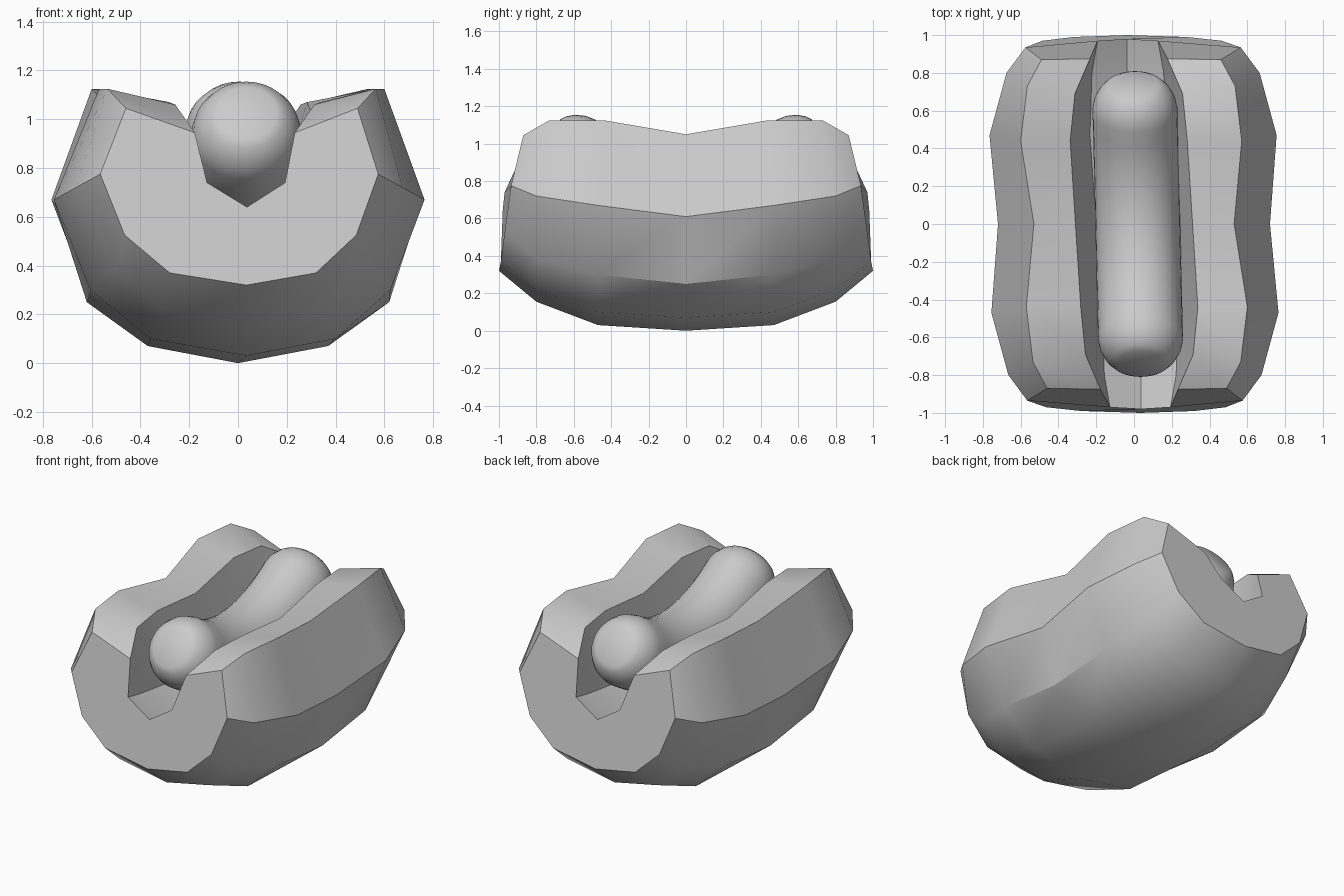
import bpy, bmesh, math
from mathutils import Vector, Matrix

if "Cube" in bpy.data.objects:
    bpy.data.objects.remove(bpy.data.objects["Cube"])


def finish(bm, name, angle):
    bmesh.ops.recalc_face_normals(bm, faces=bm.faces)
    mesh = bpy.data.meshes.new(name)
    bm.to_mesh(mesh)
    bm.free()
    ob = bpy.data.objects.new(name, mesh)
    bpy.context.collection.objects.link(ob)
    bpy.ops.object.select_all(action='DESELECT')
    ob.select_set(True)
    bpy.context.view_layer.objects.active = ob
    bpy.ops.object.shade_smooth_by_angle(angle=math.radians(angle))
    return ob


def loft(rings, name, angle):
    bm = bmesh.new()
    loops = [[bm.verts.new(p) for p in r] for r in rings]
    n = len(loops[0])
    for a, b in zip(loops, loops[1:]):
        for i in range(n):
            j = (i + 1) % n
            bm.faces.new((a[i], a[j], b[j], b[i]))
    bm.faces.new(loops[0])
    bm.faces.new(loops[-1])
    return finish(bm, name, angle)


# Bun half sections (x, y, z): bottom centre, outer side, crest, groove floor
middle = [(0, 0, 0), (.37, 0, .07), (.62, 0, .25), (.72, 0, .61),
          (.53, 0, 1.05), (.31, 0, 1.01), (.20, 0, .60), (0, 0, .52)]
inner = [(0, .47, .03), (.38, .47, .10), (.615, .47, .30), (.76, .47, .67),
         (.585, .44, 1.125), (.31, .44, 1.07), (.20, .47, .64), (0, .47, .55)]
outer = [(0, .8, .155), (.33, .8, .22), (.515, .8, .385), (.67, .8, .72),
         (.55, .73, 1.125), (.285, .69, 1.06), (.19, .8, .69), (0, .8, .60)]
tip = [(0, 1, .32), (.30, .99, .37), (.475, .97, .525), (.57, .935, .775),
       (.475, .87, 1.045), (.205, .875, .945), (.16, .97, .74), (0, .98, .64)]
# Slight skew of the centre line, opposite at the two ends
skew = [.035, .02, .01, .005, .015, .028, .033, .037]


def section(half, side):
    amount = side * (0 if half is middle else 1)
    right = [Vector((x - amount * s, y * side, z)) for (x, y, z), s in zip(half, skew)]
    left = [Vector((-x - amount * s, y * side, z)) for (x, y, z), s in zip(half, skew)]
    return right + left[6:0:-1]


rings = [section(h, -1) for h in (tip, outer, inner)]
rings += [section(h, 1) for h in (middle, inner, outer, tip)]
loft(rings, "bun", 30)

# Sausage: tube along an upward-curving arc with rounded, flat-capped ends
R, bend, mid_z, radius = 1.12, math.radians(33), .76, .225


def sausage_ring(t, extra, r):
    a = t * bend
    c = Vector((.02 - .015 * t, R * math.sin(a), mid_z + R * (1 - math.cos(a))))
    axis = Vector((0, math.cos(a), math.sin(a)))
    up = Vector((0, -math.sin(a), math.cos(a)))
    c += axis * extra
    return [c + r * (Vector((math.cos(k), 0, 0)) + up * math.sin(k))
            for k in (2 * math.pi * i / 32 for i in range(32))]


rounding = [(.155, .125), (.135, .158), (.10, .19), (.05, .215)]
tube = [sausage_ring(-1, -e, r) for e, r in rounding]
tube += [sausage_ring(i / 6, 0, radius) for i in range(-6, 7)]
tube += [sausage_ring(1, e, r) for e, r in reversed(rounding)]
loft(tube, "sausage", 35)
